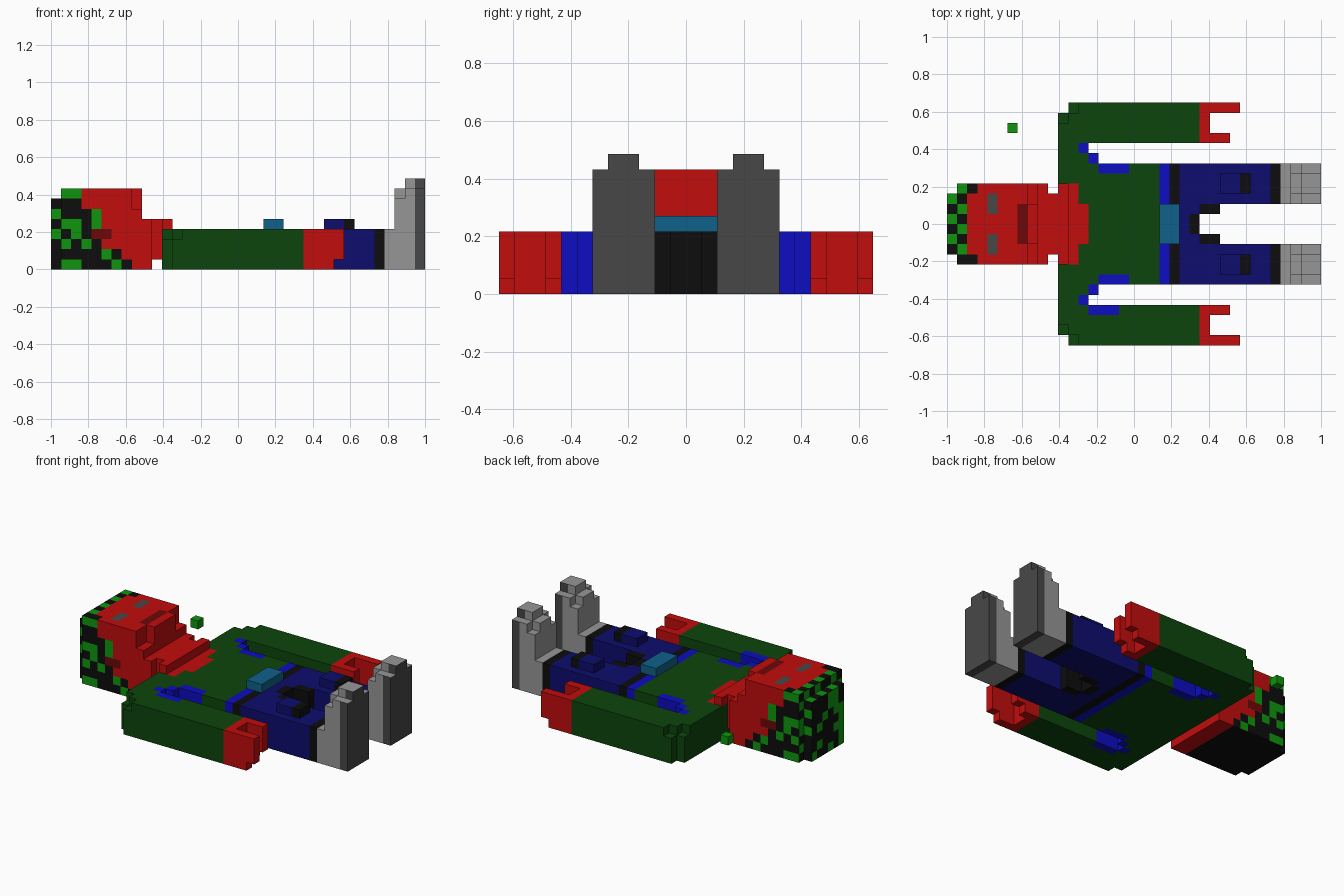
import bpy, bmesh, math, random
from mathutils import Vector

cube = bpy.data.objects.get("Cube")
if cube:
    bpy.data.objects.remove(cube, do_unlink=True)

random.seed(4)
U = 2 / 37                      # edge length of one block
WIDTH = 24                      # blocks across y


def linear(c):
    return c / 12.92 if c <= 0.04045 else ((c + 0.055) / 1.055) ** 2.4


PALETTE = {
    "red_skin": (0.76, 0.05, 0.05),
    "dark_red": (0.43, 0.03, 0.03),
    "jacket_green": (0.05, 0.27, 0.05),
    "hair_green": (0.05, 0.59, 0.05),
    "black": (0.05, 0.05, 0.05),
    "blue": (0.05, 0.05, 0.76),
    "navy": (0.05, 0.05, 0.43),
    "teal": (0.06, 0.38, 0.54),
    "light_grey": (0.59, 0.59, 0.59),
    "dark_grey": (0.28, 0.28, 0.28),
}
MATS = {}
for mat_name, rgb in PALETTE.items():
    m = bpy.data.materials.new(mat_name)
    m.use_nodes = True
    col = tuple(linear(c) for c in rgb) + (1.0,)
    m.diffuse_color = col
    m.node_tree.nodes["Principled BSDF"].inputs["Base Color"].default_value = col
    MATS[mat_name] = m


def block_part(name, boxes, colour, holes=(), mirror=False):
    """Outer skin of a union of block boxes (i0,i1,j0,j1,k0,k1).
    colour is a material name or a rule taking (cell, normal)."""
    def fill(group):
        return {(i, WIDTH - 1 - j if mirror else j, k)
                for a, b, c, d, e, f in group
                for i in range(a, b) for j in range(c, d) for k in range(e, f)}
    cells = fill(boxes) - fill(holes)
    rule = colour if callable(colour) else (lambda cell, n: colour)
    bm = bmesh.new()
    verts, used = {}, []
    for cell in sorted(cells):
        for axis in range(3):
            for side in (0, 1):
                n = [0, 0, 0]
                n[axis] = 2 * side - 1
                if tuple(cell[a] + n[a] for a in range(3)) in cells:
                    continue
                u, v = (axis + 1) % 3, (axis + 2) % 3
                ring = []
                for du, dv in ((0, 0), (1, 0), (1, 1), (0, 1)):
                    p = list(cell)
                    p[axis] += side
                    p[u] += du
                    p[v] += dv
                    p = tuple(p)
                    if p not in verts:
                        verts[p] = bm.verts.new(
                            (-1 + p[0] * U, (p[1] - WIDTH / 2) * U, p[2] * U))
                    ring.append(verts[p])
                face = bm.faces.new(ring if side else ring[::-1])
                mat = rule(cell, tuple(n))
                if mat not in used:
                    used.append(mat)
                face.material_index = used.index(mat)
    # merge flat areas of one colour
    bmesh.ops.dissolve_limit(bm, angle_limit=0.01, verts=bm.verts[:],
                             edges=bm.edges[:], delimit={'MATERIAL'})
    mesh = bpy.data.meshes.new(name)
    bm.to_mesh(mesh)
    bm.free()
    for mat in used:
        mesh.materials.append(MATS[mat])
    ob = bpy.data.objects.new(name, mesh)
    bpy.context.collection.objects.link(ob)
    return ob


def pair(name, boxes, colour, holes=()):
    block_part("right_" + name, boxes, colour, holes)
    block_part("left_" + name, boxes, colour, holes, mirror=True)


# Head lying on its back: hairline per height, green flecks, eyes and mouth
HAIRLINE = [8, 7, 5, 5, 5, 5, 3, 3]
SIDE_FLECKS = {(1, 7), (2, 7), (0, 5), (4, 5), (1, 4), (2, 4), (4, 4), (0, 3),
               (2, 3), (1, 2), (3, 2), (5, 1), (1, 0), (2, 0), (6, 0)}


def head_colour(cell, n):
    i, j, k = cell
    if n[2] == 1 and k >= 6:                              # face and crown edge
        if i == 4 and j in (9, 10, 13, 14):
            return "dark_grey"
        if i == 7 and 10 <= j < 14:
            return "dark_red"
        if i < 2:
            return "hair_green" if (i + j) % 2 == 0 else "black"
        return "black" if i == 2 and j in (8, 15) else "red_skin"
    if n[1]:                                              # sides with ears
        if k == 3 and i in (4, 5):
            return "dark_red"
        if i < HAIRLINE[k]:
            return "hair_green" if (i, k) in SIDE_FLECKS else "black"
        return "red_skin"
    if n[0] == -1:                                        # crown
        return "hair_green" if random.random() < 0.4 else "black"
    if n[2] == -1:                                        # back of the head
        return "black" if i < 8 else "red_skin"
    return "red_skin"


block_part("head",
           [(0, 1, 9, 15, 0, 7), (1, 8, 8, 16, 0, 8), (8, 9, 8, 16, 0, 6),
            (8, 9, 10, 14, 6, 8), (9, 10, 8, 16, 0, 5)], head_colour)
block_part("stray_hair", [(6, 7, 21, 22, 3, 4)], "hair_green")
block_part("neck", [(10, 11, 9, 15, 1, 5), (11, 12, 8, 16, 4, 5)], "red_skin")


# Jacket with open collar, hem stripe and belt line
def torso_colour(cell, n):
    i, j, k = cell
    if n[2] == 1 and ((i < 13 and 8 <= j < 16) or (i == 13 and 10 <= j < 14)):
        return "red_skin"
    if i >= 22:
        return "black"
    return "blue" if i == 21 or (i in (15, 16, 17) and j in (6, 17)) else "jacket_green"


block_part("jacket_body",
           [(11, 12, 5, 19, 0, 4), (12, 13, 5, 19, 0, 4), (13, 14, 6, 18, 0, 4),
            (14, 23, 6, 18, 0, 4)], torso_colour)
block_part("belt_buckle", [(21, 23, 10, 14, 4, 5)], "teal")


# Sleeves, armpit trim and hands
def sleeve_colour(cell, n):
    return "blue" if cell[1] == 3 and 14 <= cell[0] < 17 else "jacket_green"


pair("sleeve", [(11, 12, 1, 5, 0, 4), (12, 13, 0, 5, 0, 4), (13, 25, 0, 4, 0, 4)],
     sleeve_colour, holes=[(11, 12, 1, 2, 3, 4), (12, 13, 0, 1, 3, 4)])
pair("armpit_trim", [(13, 14, 4, 5, 0, 4), (14, 15, 5, 6, 0, 4)], "blue")
block_part("right_armpit_fill", [(13, 14, 5, 6, 0, 4)], "jacket_green")
block_part("left_armpit_fill", [(13, 14, 5, 6, 0, 4)], "jacket_green", mirror=True)
pair("hand", [(25, 26, 0, 4, 0, 4), (26, 28, 0, 1, 0, 4), (28, 29, 0, 1, 1, 4),
              (26, 27, 3, 4, 0, 4), (27, 28, 3, 4, 1, 4)], "red_skin")

# Trousers: hips, dark inner seam, legs with cuffs and knee pads
block_part("hips", [(23, 24, 6, 18, 0, 4), (24, 25, 10, 11, 0, 4),
                    (24, 25, 13, 14, 0, 4)], "navy")
block_part("inner_seam", [(24, 25, 11, 13, 0, 4), (25, 27, 10, 11, 0, 4),
                          (25, 27, 13, 14, 0, 4)], "black")
pair("leg", [(24, 33, 6, 10, 0, 4)],
     lambda cell, n: "black" if cell[0] == 32 else "navy")
pair("knee_pad", [(27, 30, 7, 9, 4, 5)],
     lambda cell, n: "black" if cell[0] == 29 else "navy")

# Shoes with toes pointing up and a darker sole
pair("shoe", [(33, 34, 6, 10, 0, 4), (34, 35, 6, 10, 0, 7), (34, 35, 7, 9, 7, 8),
              (35, 37, 6, 10, 0, 8), (35, 37, 7, 9, 8, 9)],
     lambda cell, n: "dark_grey" if cell[0] == 36 and n[2] != 1 else "light_grey")
